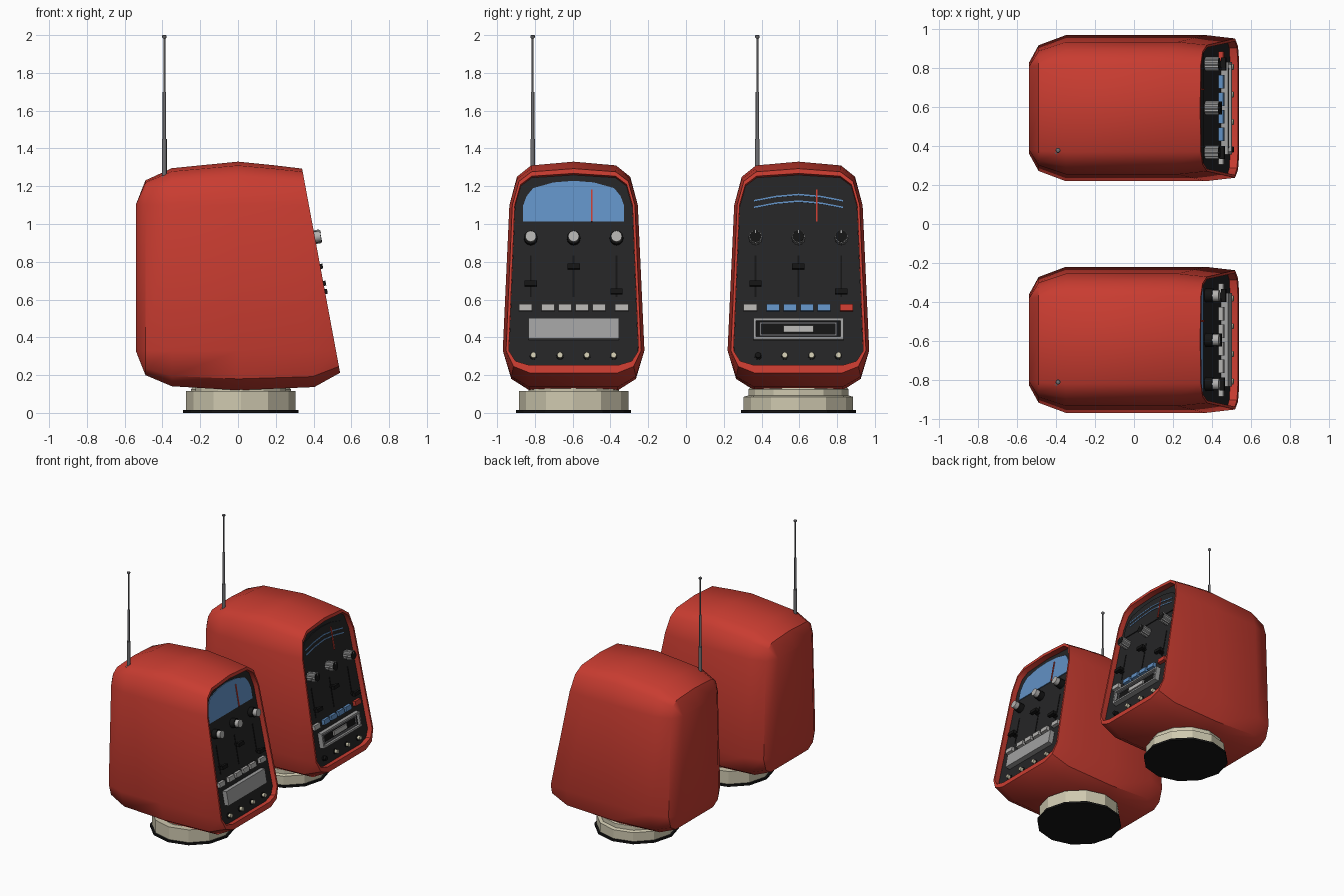
import bpy, bmesh, math

if "Cube" in bpy.data.objects:
    bpy.data.objects.remove(bpy.data.objects["Cube"])

def mat(name, r, g, b):
    m = bpy.data.materials.new(name)
    m.diffuse_color = (r, g, b, 1)
    m.use_nodes = True
    m.node_tree.nodes["Principled BSDF"].inputs["Base Color"].default_value = m.diffuse_color
    return m

RED = mat("red", 0.58, 0.045, 0.03)
DARK = mat("panel_dark", 0.018, 0.018, 0.019)
BLACK = mat("black", 0.007, 0.007, 0.007)
BLUE = mat("blue", 0.12, 0.28, 0.55)
CREAM = mat("cream", 0.62, 0.58, 0.43)
LIGHT = mat("light_grey", 0.45, 0.44, 0.43)
GREY = mat("mid_grey", 0.35, 0.35, 0.35)
STEEL = mat("steel", 0.16, 0.16, 0.17)

TILT = 0.186
PANEL = -0.04          # recess of the control panel behind the rim


def finish(name, bm, m, angle=None):
    bmesh.ops.recalc_face_normals(bm, faces=bm.faces)
    me = bpy.data.meshes.new(name)
    bm.to_mesh(me)
    bm.free()
    ob = bpy.data.objects.new(name, me)
    bpy.context.collection.objects.link(ob)
    me.materials.append(m)
    if angle:
        bpy.ops.object.select_all(action='DESELECT')
        ob.select_set(True)
        bpy.context.view_layer.objects.active = ob
        bpy.ops.object.shade_smooth_by_angle(angle=math.radians(angle))
    return ob


def slope(z):
    return 0.34 + (1.29 - z) * TILT


def on_panel(y, z, d):
    return (slope(z) + d * 0.983, y, z + d * 0.183)


def loft(rings, caps=(True, True)):
    bm = bmesh.new()
    vs = [[bm.verts.new(p) for p in r] for r in rings]
    n = len(vs[0])
    for a, b in zip(vs, vs[1:]):
        for i in range(n):
            j = (i + 1) % n
            bm.faces.new((a[i], a[j], b[j], b[i]))
    if caps[0]:
        bm.faces.new(vs[0])
    if caps[1]:
        bm.faces.new(vs[-1])
    return bm


def section(ky, kt, kb):
    """Rounded cross-section (y, z), corners grown from a core rectangle."""
    half = [(0.21 + 0.015 * ky, 1.10 + 0.21 * kt), (0.21 + 0.09 * ky, 1.10 + 0.15 * kt),
            (0.21 + 0.13 * ky, 1.10), (0.23 + 0.145 * ky, 0.33),
            (0.23 + 0.10 * ky, 0.33 - 0.15 * kb), (0.23 + 0.005 * ky, 0.33 - 0.21 * kb)]
    return ([(0, 1.10 + 0.23 * kt)] + half + [(0, 0.33 - 0.21 * kb)]
            + [(-y, z) for y, z in reversed(half)])


def plate(name, pts, d0, d1, m, cy, angle=None):
    """Outline (y, z) on the sloped panel, extruded from depth d0 to d1."""
    return finish(name, loft([[on_panel(y + cy, z, d) for y, z in pts] for d in (d0, d1)]), m, angle)


def rect(y, z, w, h):
    return [(y - w / 2, z - h / 2), (y + w / 2, z - h / 2), (y + w / 2, z + h / 2), (y - w / 2, z + h / 2)]


def disc(y, z, r, n=12, flute=1.0):
    return [(y + r * (flute if i % 2 else 1) * math.cos(i * math.tau / n),
             z + r * (flute if i % 2 else 1) * math.sin(i * math.tau / n)) for i in range(n)]


def turned(name, x, y, profile, n, m, angle=None):
    """Stack of (radius, z) circles about a vertical axis."""
    rings = [[(x + r * math.cos(i * math.tau / n), y + r * math.sin(i * math.tau / n), z)
              for i in range(n)] for r, z in profile]
    return finish(name, loft(rings), m, angle)


def frame(name, y, z, w, h, t, d1, m, cy):
    for s in (-1, 1):
        plate(name + "_rail", rect(y, z + s * (h - t) / 2, w, t), PANEL, d1, m, cy)
        plate(name + "_side", rect(y + s * (w - t) / 2, z, t, h - 2 * t), PANEL, d1, m, cy)


def arch(w, z0, z1):
    h = z1 - z0
    half = [(w, z0), (w, z0 + 0.38 * h), (w * 0.93, z0 + 0.62 * h), (w * 0.8, z0 + 0.82 * h), (w * 0.4, z0 + 0.96 * h)]
    return half + [(0, z1)] + [(-y, z) for y, z in reversed(half)]


def shell(cy):
    # back cap, rounding, middle, then front rim and recess following the slope
    rings = []
    for x, ky, kt, kb in ((-0.54, 0.02, 0.02, 0.02), (-0.49, 0.64, 0.57, 0.62),
                          (-0.35, 1, 0.85, 0.9), (0, 1, 1, 1)):
        rings.append([(x, y + cy, z) for y, z in section(ky, kt, kb)])
    for d, ky, kt, kb in ((-0.15, 1, 0.92, 0.92), (0, 0.88, 0.84, 0.56), (0, 0.78, 0.73, 0.37)):
        rings.append([(slope(z) + d, y + cy, z) for y, z in section(ky, kt, kb)])
    rings.append([on_panel(y + cy, z, PANEL - 0.01) for y, z in section(0.78, 0.73, 0.37)])
    bm = loft(rings)
    bmesh.ops.remove_doubles(bm, verts=bm.verts, dist=0.008)
    finish("shell", bm, RED, 40)
    plate("control_panel", section(0.775, 0.725, 0.365), PANEL - 0.008, PANEL, DARK, cy)


def antenna(cy):
    x, y = -0.39, cy - 0.217
    turned("antenna_lower", x, y, [(0.022, 1.22), (0.022, 1.25), (0.013, 1.255), (0.013, 1.45)], 10, STEEL, 40)
    turned("antenna_middle", x, y, [(0.009, 1.45), (0.009, 1.70)], 8, STEEL, 50)
    turned("antenna_upper", x, y, [(0.005, 1.70), (0.005, 1.988)], 8, STEEL, 50)
    turned("antenna_tip", x, y, [(0.007, 1.982), (0.012, 1.988), (0.012, 1.997), (0.008, 2.0)], 8, STEEL, 40)


BUTTONS = (-0.255, -0.135, -0.045, 0.045, 0.135, 0.255)
KNOBS = (-0.227, 0, 0.227)

for cy, plain in ((-0.595, True), (0.595, False)):
    shell(cy)
    antenna(cy)

    # pedestal
    turned("foot", 0.015, cy, [(0.305, 0), (0.305, 0.015)], 12, BLACK)
    profile = [(0.29, 0.015), (0.29, 0.115), (0.24, 0.115), (0.24, 0.15)] if plain else \
              [(0.29, 0.015), (0.29, 0.085), (0.265, 0.092), (0.265, 0.125), (0.24, 0.15)]
    turned("pedestal", 0.015, cy, profile, 12, CREAM, 25)

    # tuning window
    if plain:
        plate("tuning_window", arch(0.268, 1.02, 1.235), PANEL, -0.034, BLUE, cy)
    else:
        plate("window_bezel", arch(0.285, 1.01, 1.225), PANEL, -0.034, DARK, cy)
        for z in (1.125, 1.09):
            strip = [(-0.235, z), (-0.12, z + 0.022), (0, z + 0.033), (0.12, z + 0.022), (0.235, z)]
            plate("scale_line", strip + [(y, q + 0.008) for y, q in reversed(strip)], PANEL, -0.031, BLUE, cy)
    plate("needle", rect(0.097, 1.103, 0.008, 0.168), PANEL, -0.028, RED, cy)

    # tuning knobs
    for y in KNOBS:
        if plain:
            plate("knob_base", disc(y, 0.93, 0.036), PANEL, 0.0, BLACK, cy, 40)
            plate("knob_cap", disc(y, 0.93, 0.029), 0.0, 0.032, LIGHT, cy, 40)
        else:
            plate("knob_fluted", disc(y, 0.93, 0.036, 24, 0.87), PANEL, 0.03, GREY, cy)
            plate("knob_face", disc(y, 0.93, 0.031), 0.02, 0.033, BLACK, cy)
            plate("knob_pointer", rect(y, 0.952, 0.006, 0.014), 0.03, 0.035, GREY, cy)

    # sliders
    for y, z in zip(KNOBS, (0.685, 0.775, 0.642)):
        plate("slider_slot", rect(y, 0.73, 0.01, 0.22), PANEL, -0.037, BLACK, cy)
        plate("slider_stem", rect(y, z, 0.03, 0.012), PANEL, -0.01, BLACK, cy)
        plate("slider_handle", rect(y, z, 0.066, 0.026), -0.012, 0.013, BLACK, cy)

    # push buttons
    for i, y in enumerate(BUTTONS):
        m = LIGHT if plain or i == 0 else RED if i == 5 else BLUE
        plate("push_button", rect(y, 0.562, 0.07, 0.036), PANEL, -0.015, m, cy)

    # cassette slot
    if plain:
        plate("cassette_door", rect(0, 0.448, 0.48, 0.108), PANEL, -0.003, GREY, cy)
    else:
        frame("cassette_frame", 0, 0.447, 0.475, 0.112, 0.014, -0.003, GREY, cy)
        plate("cassette_door", rect(0, 0.447, 0.446, 0.082), PANEL, -0.025, BLACK, cy)
        frame("door_frame", 0, 0.447, 0.41, 0.074, 0.01, -0.015, STEEL, cy)
        plate("cassette_label", rect(0, 0.447, 0.16, 0.034), PANEL, -0.012, LIGHT, cy)

    # small lower dials
    for i, y in enumerate((-0.213, -0.072, 0.07, 0.212)):
        m = BLACK if i == 0 and not plain else CREAM
        plate("small_dial_ring", disc(y, 0.309, 0.02), PANEL, -0.033, BLACK, cy)
        plate("small_dial", disc(y, 0.309, 0.015, 10), PANEL, -0.012, m, cy, 40)
